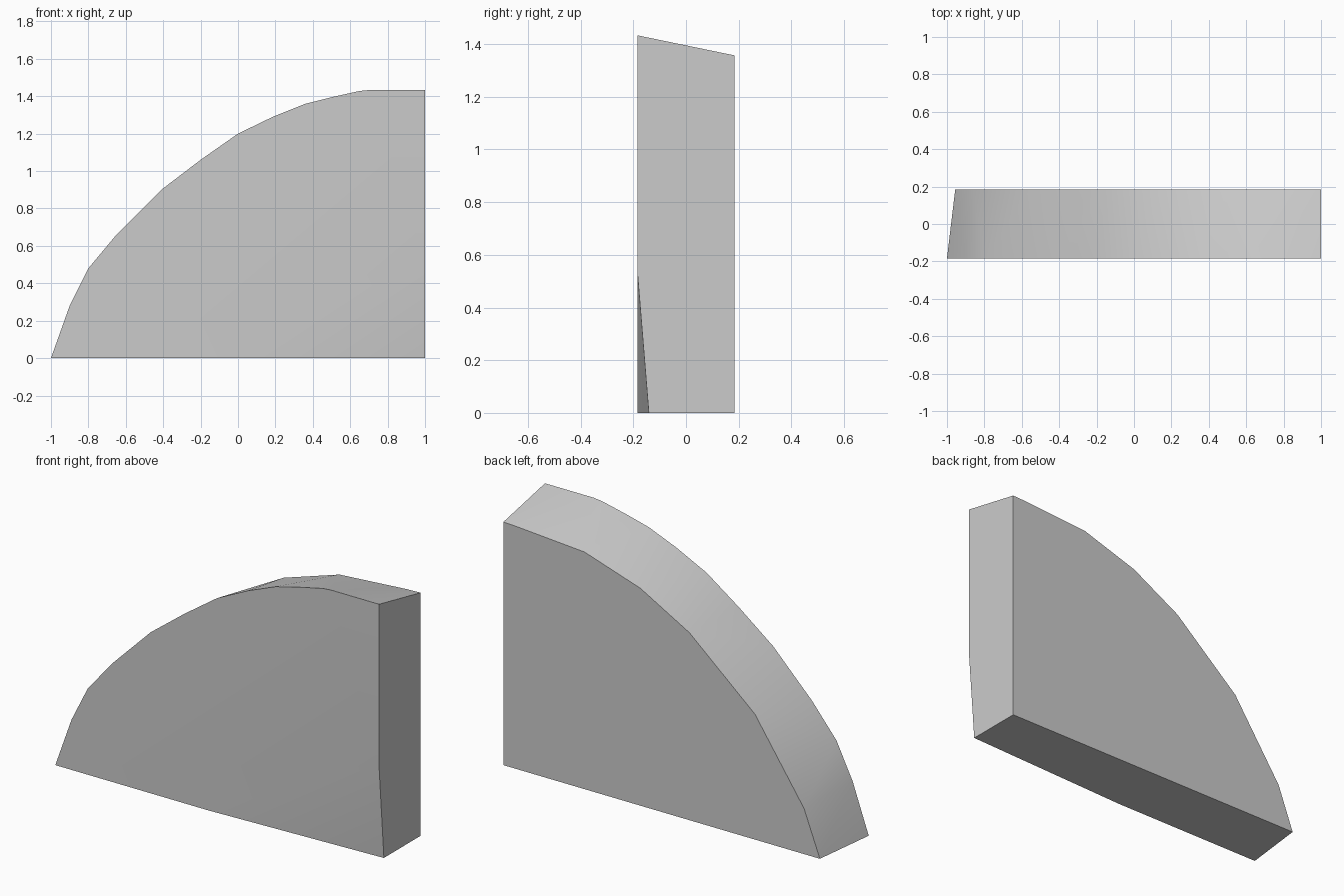
import bpy, bmesh, math

if "Cube" in bpy.data.objects:
    bpy.data.objects.remove(bpy.data.objects["Cube"])

HALF = 0.184  # half thickness

# Front outline (x, z), with the lower right corner cut back by a shallow facet
front = [(-1, 0), (-0.9, 0.28), (-0.8, 0.48), (-0.65, 0.66), (-0.41, 0.9),
         (-0.2, 1.06), (0, 1.2), (0.19, 1.292), (0.36, 1.36), (0.5, 1.395),
         (0.65, 1.428), (0.7, 1.433), (1, 1.433), (1, 0.53), (-0.053, 0)]

# Smaller back outline, so the curved rim tapers toward the back
back = [(-0.956, 0), (-0.858, 0.255), (-0.555, 0.7), (-0.15, 1.047),
        (0.153, 1.214), (0.498, 1.324), (0.915, 1.354), (1, 1.357), (1, 0)]

# Convex wedge slab skinned over both outlines and the facet's foot
bm = bmesh.new()
points = [(x, -HALF, z) for x, z in front] + [(x, HALF, z) for x, z in back]
points.append((1, -0.141, 0))
for p in points:
    bm.verts.new(p)
bmesh.ops.convex_hull(bm, input=bm.verts[:])
bmesh.ops.dissolve_limit(bm, angle_limit=math.radians(0.5),
                         verts=bm.verts[:], edges=bm.edges[:])
bmesh.ops.recalc_face_normals(bm, faces=bm.faces[:])

mesh = bpy.data.meshes.new("quarter_arc_slab")
bm.to_mesh(mesh)
bm.free()
slab = bpy.data.objects.new("quarter_arc_slab", mesh)
bpy.context.collection.objects.link(slab)

# Smooth the faceted rim, keep the slab's edges sharp
bpy.context.view_layer.objects.active = slab
slab.select_set(True)
bpy.ops.object.shade_smooth_by_angle(angle=math.radians(30))
